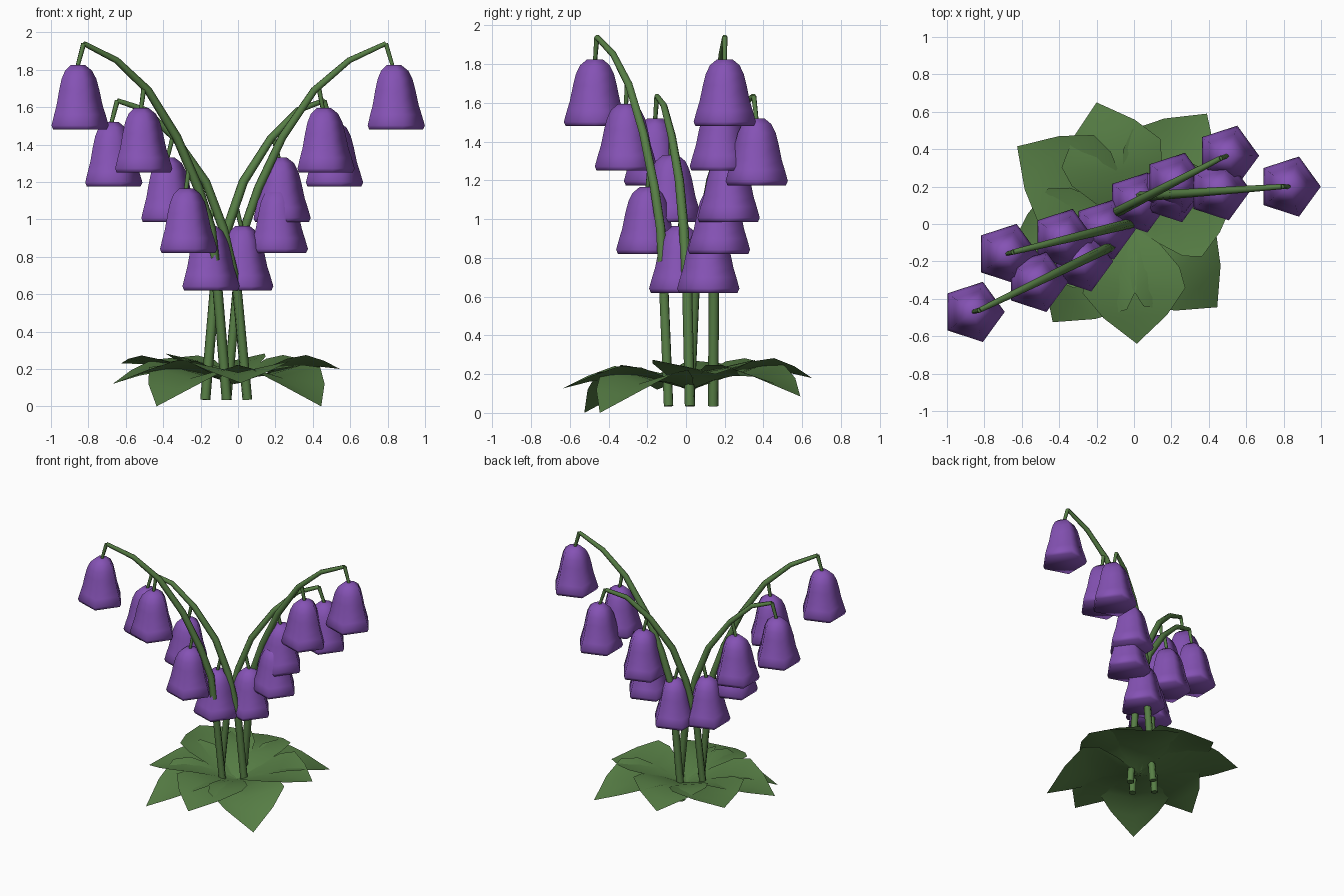
import bpy, math
from mathutils import Vector

if "Cube" in bpy.data.objects:
    bpy.data.objects.remove(bpy.data.objects["Cube"])


def material(name, rgb):
    m = bpy.data.materials.new(name)
    m.diffuse_color = (*rgb, 1)
    m.use_nodes = True
    m.node_tree.nodes["Principled BSDF"].inputs["Base Color"].default_value = m.diffuse_color
    return m


GREEN = material("leaf green", (0.095, 0.21, 0.06))
PURPLE = material("bell purple", (0.235, 0.085, 0.46))


def mesh_object(name, verts, faces, mat):
    me = bpy.data.meshes.new(name)
    me.from_pydata(verts, [], faces)
    me.materials.append(mat)
    for p in me.polygons:
        p.use_smooth = True
    ob = bpy.data.objects.new(name, me)
    bpy.context.collection.objects.link(ob)
    return ob


def tube(name, points, radii):
    cu = bpy.data.curves.new(name, 'CURVE')
    cu.dimensions = '3D'
    cu.bevel_depth = 1.0
    cu.bevel_resolution = 1
    cu.use_fill_caps = True
    sp = cu.splines.new('POLY')
    sp.points.add(len(points) - 1)
    for p, co, r in zip(sp.points, points, radii):
        p.co = (*co, 1)
        p.radius = r
    cu.materials.append(GREEN)
    ob = bpy.data.objects.new(name, cu)
    bpy.context.collection.objects.link(ob)


# five-sided bell flower: (radius, height above rim)
BELL = [(0.159, -0.01), (0.169, 0.012), (0.152, 0.07), (0.136, 0.12),
        (0.119, 0.20), (0.103, 0.26), (0.080, 0.305), (0.042, 0.335)]


def bell(name, x, y, z):
    n = 5
    verts = [(x + r * math.cos(math.tau * i / n), y + r * math.sin(math.tau * i / n), z + h)
             for r, h in BELL for i in range(n)]
    faces = [(k * n + i, k * n + (i + 1) % n, (k + 1) * n + (i + 1) % n, (k + 1) * n + i)
             for k in range(len(BELL) - 1) for i in range(n)]
    top = (len(BELL) - 1) * n
    faces += [tuple(range(n))[::-1], tuple(range(top, top + n))]
    mesh_object(name, verts, faces, PURPLE)


# stem arcs: (fraction of the way from base to tip, height)
TALL = [(0, 0.035), (0.065, 0.63), (0.11, 0.95), (0.20, 1.17), (0.35, 1.44),
        (0.55, 1.69), (0.77, 1.85), (1, 1.94)]
SHORT = [(0, 0.035), (0.08, 0.63), (0.185, 0.95), (0.32, 1.20), (0.55, 1.43),
         (0.785, 1.585), (1, 1.635)]
# base, tip, arc, bells (x, y, rim height)
PLANTS = [
    ((-0.06, -0.09), (-0.825, -0.46), TALL,
     [(-0.86, -0.47, 1.49), (-0.52, -0.31, 1.26), (-0.28, -0.20, 0.83)]),
    ((0.05, 0.02), (-0.645, -0.15), SHORT,
     [(-0.68, -0.16, 1.185), (-0.38, -0.08, 0.995), (-0.16, -0.03, 0.63)]),
    ((-0.06, 0.14), (0.79, 0.20), TALL,
     [(0.83, 0.20, 1.49), (0.455, 0.18, 1.26), (0.205, 0.17, 0.83)]),
    ((-0.175, 0.02), (0.46, 0.35), SHORT,
     [(0.50, 0.365, 1.185), (0.22, 0.22, 0.995), (0.02, 0.115, 0.63)]),
]


def on_arc(path, z):
    for a, b in zip(path, path[1:]):
        if z <= b.z:
            return a.lerp(b, (z - a.z) / (b.z - a.z))
    return path[-1]


for s, (base, tip, arc, bells) in enumerate(PLANTS, 1):
    b, t = Vector(base), Vector(tip)
    path = [Vector((*b.lerp(t, f), z)) for f, z in arc]
    tube(f"stem_{s}", path, [0.027 - 0.013 * f ** 1.5 for f, z in arc])
    for k, (x, y, z) in enumerate(bells, 1):
        bell(f"bell_{s}_{k}", x, y, z)
        # short stalk from the stem to the crown of the bell
        tube(f"stalk_{s}_{k}", [on_arc(path, z + 0.45), Vector((x, y, z + 0.32))],
             [0.014, 0.011])

# cupped leaves: (along midrib, half width, lift of the edges)
LEAF = [(0, 0.03, 0.005), (0.2, 0.15, 0.03), (0.4, 0.25, 0.055), (0.57, 0.275, 0.06),
        (0.78, 0.17, 0.03), (1, 0, 0)]
# tip x, y, z and midrib rise
TIPS = [(0.39, 0.59, 0.085, 0.09), (-0.625, 0.415, 0.23, 0.03),
        (-0.435, -0.525, 0.0, 0.10), (0.445, -0.445, 0.0, 0.10),
        (-0.2, 0.65, 0.18, 0.07), (0.015, -0.64, 0.125, 0.06),
        (-0.67, -0.15, 0.12, 0.07), (0.545, 0.15, 0.20, 0.05)]
for k, (x, y, z, rise) in enumerate(TIPS, 1):
    start, end = Vector((-0.02, 0.02, 0.12)), Vector((x, y, z))
    flat = (end - start).xy.normalized()
    side = Vector((-flat.y, flat.x, 0))
    verts = []
    for f, w, lift in LEAF[:-1]:
        mid = start.lerp(end, f) + Vector((0, 0, rise * math.sin(math.pi * f)))
        up = Vector((0, 0, lift))
        verts += [mid - side * w + up, mid, mid + side * w + up]
    verts.append(end)
    faces = []
    last = len(verts) - 1
    for a in range(0, last - 3, 3):
        faces += [(a, a + 3, a + 4, a + 1), (a + 1, a + 4, a + 5, a + 2)]
    faces += [(last - 3, last, last - 2), (last - 2, last, last - 1)]
    mesh_object(f"leaf_{k}", verts, faces, GREEN)
